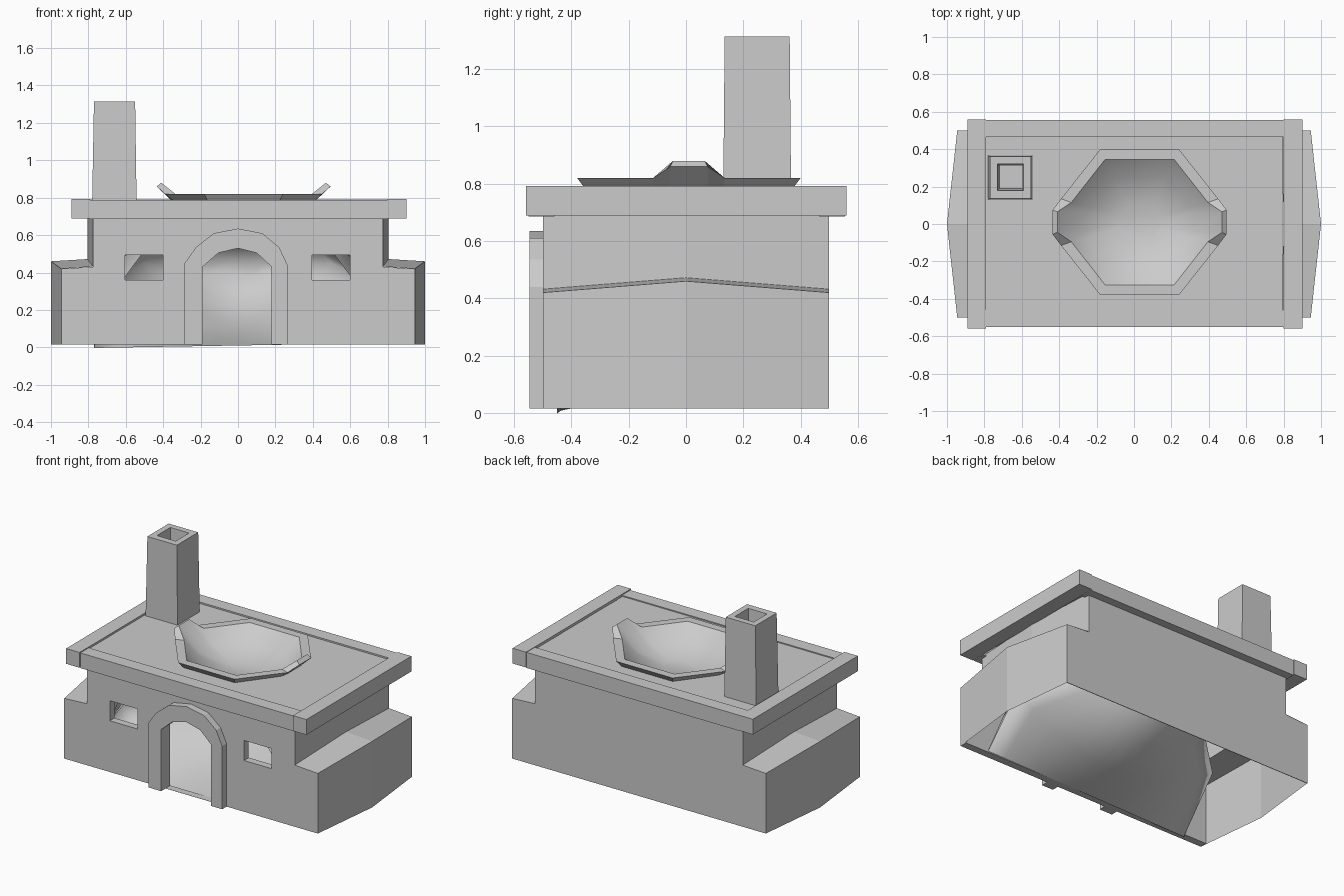
import bpy, bmesh
from mathutils import Vector

if "Cube" in bpy.data.objects:
    bpy.data.objects.remove(bpy.data.objects["Cube"])

clay = bpy.data.materials.new("pale grey clay")
clay.use_nodes = True
clay.diffuse_color = (0.6, 0.6, 0.6, 1)
clay.node_tree.nodes["Principled BSDF"].inputs["Base Color"].default_value = (0.6, 0.6, 0.6, 1)


def finish(name, bm, smooth=False):
    bmesh.ops.remove_doubles(bm, verts=bm.verts, dist=0.0005)
    bmesh.ops.recalc_face_normals(bm, faces=bm.faces)
    for f in bm.faces:
        f.smooth = smooth
    me = bpy.data.meshes.new(name)
    bm.to_mesh(me)
    bm.free()
    me.materials.append(clay)
    ob = bpy.data.objects.new(name, me)
    bpy.context.collection.objects.link(ob)
    return ob


def loft(name, rings, closed=True, cap_start=False, cap_end=False, smooth=False):
    """Skin a row of point loops with quads."""
    bm = bmesh.new()
    rows = [[bm.verts.new(p) for p in r] for r in rings]
    n = len(rows[0])
    for a, b in zip(rows, rows[1:]):
        for i in range(n if closed else n - 1):
            j = (i + 1) % n
            bm.faces.new((a[i], a[j], b[j], b[i]))
    if cap_start:
        bm.faces.new(rows[0])
    if cap_end:
        bm.faces.new(rows[-1])
    return finish(name, bm, smooth)


def rect(x0, x1, y0, y1, z):
    return [(x0, y0, z), (x1, y0, z), (x1, y1, z), (x0, y1, z)]


def box(name, x0, x1, y0, y1, z0, z1):
    return loft(name, [rect(x0, x1, y0, y1, z0), rect(x0, x1, y0, y1, z1)],
                cap_start=True, cap_end=True)


def plate(name, outlines, y0, y1):
    """Upright plate in x and z; later outlines become holes."""
    cu = bpy.data.curves.new(name, "CURVE")
    cu.dimensions = "2D"
    cu.fill_mode = "BOTH"
    cu.extrude = (y1 - y0) / 2
    for pts in outlines:
        sp = cu.splines.new("POLY")
        sp.points.add(len(pts) - 1)
        for p, (x, z) in zip(sp.points, pts):
            p.co = (x, z, 0, 1)
        sp.use_cyclic_u = True
    tmp = bpy.data.objects.new(name + "_curve", cu)
    bpy.context.collection.objects.link(tmp)
    bpy.context.view_layer.update()
    me = tmp.evaluated_get(bpy.context.evaluated_depsgraph_get()).to_mesh()
    bm = bmesh.new()
    bm.from_mesh(me)
    tmp.to_mesh_clear()
    bpy.data.objects.remove(tmp)
    for v in bm.verts:
        v.co = Vector((v.co.x, v.co.z + (y0 + y1) / 2, v.co.y))
    return finish(name, bm)


BASE, EAVE = 0.015, 0.7

# Front wall with doorway and windows
half = [(0.945, BASE), (0.945, 0.42), (0.775, 0.43), (0.775, EAVE)]
front = half + [(-x, z) for x, z in reversed(half)]
arch_in = [(-0.19, BASE), (-0.19, 0.43), (-0.105, 0.505), (0, 0.53),
           (0.1, 0.505), (0.18, 0.43), (0.18, BASE)]
arch_out = [(-0.285, BASE), (-0.285, 0.45), (-0.225, 0.535), (-0.13, 0.61), (0, 0.635),
            (0.13, 0.61), (0.22, 0.535), (0.265, 0.44), (0.265, BASE)]
door_hole = [(x, z if z > BASE else BASE + 0.001) for x, z in arch_in]
holes = [[(a, 0.36), (b, 0.36), (b, 0.495), (a, 0.495)] for a, b in ((-0.605, -0.4), (0.395, 0.6))]
plate("front_wall", [front, door_hole] + holes, -0.5, -0.45)

# Door surround
plate("door_arch", [arch_out + arch_in[::-1]], -0.547, -0.46)

# Bowed side walls with stepped wings
for side, s in (("left", 1), ("right", -1)):
    rows = []
    for y, wing, upper, z in ((-0.5, 0.945, 0.775, 0.42), (0, 1, 0.805, 0.46), (0.5, 0.945, 0.775, 0.42)):
        rows.append([(s * wing, y, BASE), (s * wing, y, z),
                     (s * upper, y, z + 0.012), (s * upper, y, EAVE)])
    loft(side + "_wing_wall", rows, closed=False)

# Back wall
plate("back_wall", [front], 0.496, 0.5)

# Roof edge beams
box("left_roof_beam", 0.8, 0.9, -0.558, 0.56, 0.69, 0.793)
box("right_roof_beam", -0.89, -0.79, -0.558, 0.56, 0.69, 0.793)
box("front_roof_beam", -0.79, 0.8, -0.55, -0.46, 0.685, 0.787)
box("back_roof_beam", -0.79, 0.8, 0.465, 0.555, 0.685, 0.79)


def mirrored(side):
    """Loop from one side's points, listed back to front."""
    return side + [(-x, y, z) for x, y, z in reversed(side)]


def opening(corner, shoulder, end, low, high):
    """Long-sided loop whose two ends stand at their own height."""
    back = [(*corner, low), (*shoulder, low), (*end, high)]
    side = back + [(x, -y, z) for x, y, z in reversed(back)]
    return [(x + 0.03, y + 0.01, z) for x, y, z in mirrored(side)]


# Roof deck around the dish
ROOF = 0.78
hole = opening((0.175, 0.325), (0.345, 0.105), (0.365, 0.07), ROOF, ROOF)
deck_side = [(0.795, y, ROOF) for y in (0.465, 0.15, 0.08, -0.08, -0.15, -0.46)]
loft("roof_deck", [mirrored(deck_side), hole])

# Flared rim with raised ends
rim_inner = opening((0.185, 0.335), (0.365, 0.105), (0.44, 0.055), 0.82, 0.88)
loft("dish_rim", [opening((0.19, 0.36), (0.37, 0.12), (0.38, 0.07), ROOF, ROOF),
                  opening((0.21, 0.39), (0.42, 0.125), (0.465, 0.065), 0.82, 0.86),
                  rim_inner])

# Smooth shallow dish
loft("roof_dish", [rim_inner,
                   opening((0.14, 0.24), (0.27, 0.08), (0.29, 0.05), 0.735, 0.735),
                   opening((0.06, 0.1), (0.11, 0.035), (0.12, 0.02), 0.68, 0.68)],
     cap_end=True, smooth=True)

# Smooth oven chamber: a scoop that opens towards the front wall
rings = []
steps = [i / 6 - 1 for i in range(13)]
for y, w, low, edge, top in ((-0.45, 0.77, 0.01, 0.01, 0.62), (-0.18, 0.77, 0.05, 0.32, 0.62),
                             (0.05, 0.5, 0.14, 0.45, 0.6), (0.2, 0.36, 0.25, 0.44, 0.54),
                             (0.26, 0.15, 0.36, 0.42, 0.46)):
    tilt = 0.013 if y < -0.4 else 0
    floor = [(t * w, y, low + (edge - low) * t * t + tilt * t) for t in steps]
    vault = [(t * w, y, edge + (top - edge) * (1 - t ** 4)) for t in steps[-2:0:-1]]
    rings.append(floor + vault)
loft("oven_chamber", rings, cap_end=True, smooth=True)

# Hollow square chimney
TOP = 1.315
loft("chimney", [rect(-0.78, -0.542, 0.13, 0.367, ROOF - 0.02),
                 rect(-0.77, -0.55, 0.135, 0.362, TOP),
                 rect(-0.73, -0.59, 0.18, 0.322, TOP),
                 rect(-0.72, -0.6, 0.19, 0.312, TOP - 0.2)], cap_end=True)
